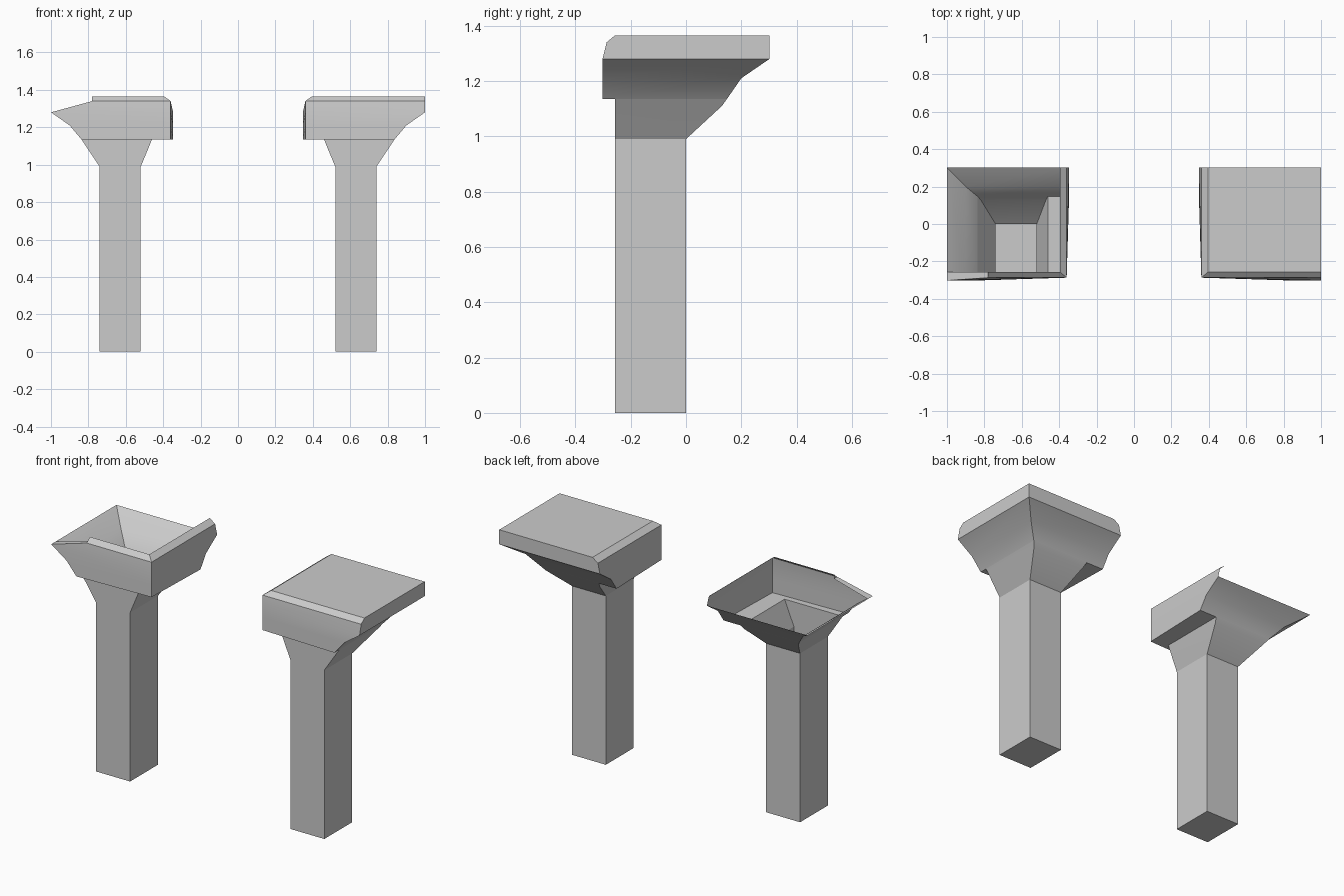
import bpy, bmesh, math

cube = bpy.data.objects.get("Cube")
if cube:
    bpy.data.objects.remove(cube)

stone = bpy.data.materials.new("grey_stone")
stone.use_nodes = True
GREY = (0.6, 0.6, 0.6, 1)
stone.diffuse_color = GREY
stone.node_tree.nodes["Principled BSDF"].inputs["Base Color"].default_value = GREY


def rect(z, x0, x1, y0, y1):
    """Corners: inner front, outer front, outer back, inner back."""
    return [(x0, y0, z), (x1, y0, z), (x1, y1, z), (x0, y1, z)]


def slab(z, x1, y1):
    """Slab section, whose two outside walls are slightly skewed."""
    return [(.36, -.287, z), (x1, -.302, z), (x1, y1, z), (.347, y1, z)]


def make(name, faces, side):
    """Build an object from polygons, mirrored to the given side."""
    bm = bmesh.new()
    for pts in faces:
        bm.faces.new([bm.verts.new((side * x, y, z)) for x, y, z in pts])
    bmesh.ops.remove_doubles(bm, verts=bm.verts, dist=.0005)
    bmesh.ops.recalc_face_normals(bm, faces=bm.faces)
    mesh = bpy.data.meshes.new(name)
    bm.to_mesh(mesh)
    bm.free()
    mesh.materials.append(stone)
    obj = bpy.data.objects.new(name, mesh)
    bpy.context.collection.objects.link(obj)
    bpy.ops.object.select_all(action='DESELECT')
    obj.select_set(True)
    bpy.context.view_layer.objects.active = obj
    bpy.ops.object.shade_smooth_by_angle(angle=math.radians(30))


def loft(rings, sides=range(4)):
    """Quads between successive rings, on the chosen sides only."""
    return [(a[i], a[(i + 1) % 4], b[(i + 1) % 4], b[i])
            for a, b in zip(rings, rings[1:]) for i in sides]


FRONT, INNER = 0, 3
foot = rect(0, .52, .74, -.257, 0)
neck = rect(.99, .52, .74, -.257, 0)
flare = [neck, rect(1.11, .47, .82, -.257, .13), rect(1.135, .46, .837, -.257, .148)]
drip = slab(1.135, .837, .148)
body = [drip, slab(1.21, .9, .2), slab(1.28, 1, .302)]
shoulder = rect(1.34, .36, 1, -.287, .302)
top = rect(1.365, .395, 1, -.257, .302)
# flared capital with a ledge under the two outside walls
capital = loft(flare) + loft([flare[-1], drip], (FRONT, INNER)) + loft(body)

for side, label in ((1, "left"), (-1, "right")):
    make(label + "_post", [foot] + loft([foot, neck]), side)
    if side == 1:
        # complete slab with a closed top
        make("left_capital", capital + loft([body[-1], shoulder, top]) + [top], side)
        continue
    # open slab: only the inner wall and a broken front wall remain
    base = body[-1]
    cut = .78
    end_low, end_high = (cut, -.287, 1.34), (cut, -.257, 1.365)
    end_back = (cut, -.257, 1.34)
    rim = loft([base, shoulder, top], [INNER])
    rim += [(base[0], base[1], end_low, shoulder[0]),
            (shoulder[0], end_low, end_high, top[0]),
            (base[1], (1, -.257, 1.28), end_back, end_low),
            (end_low, end_back, end_high)]
    make("right_capital", capital + rim, side)
